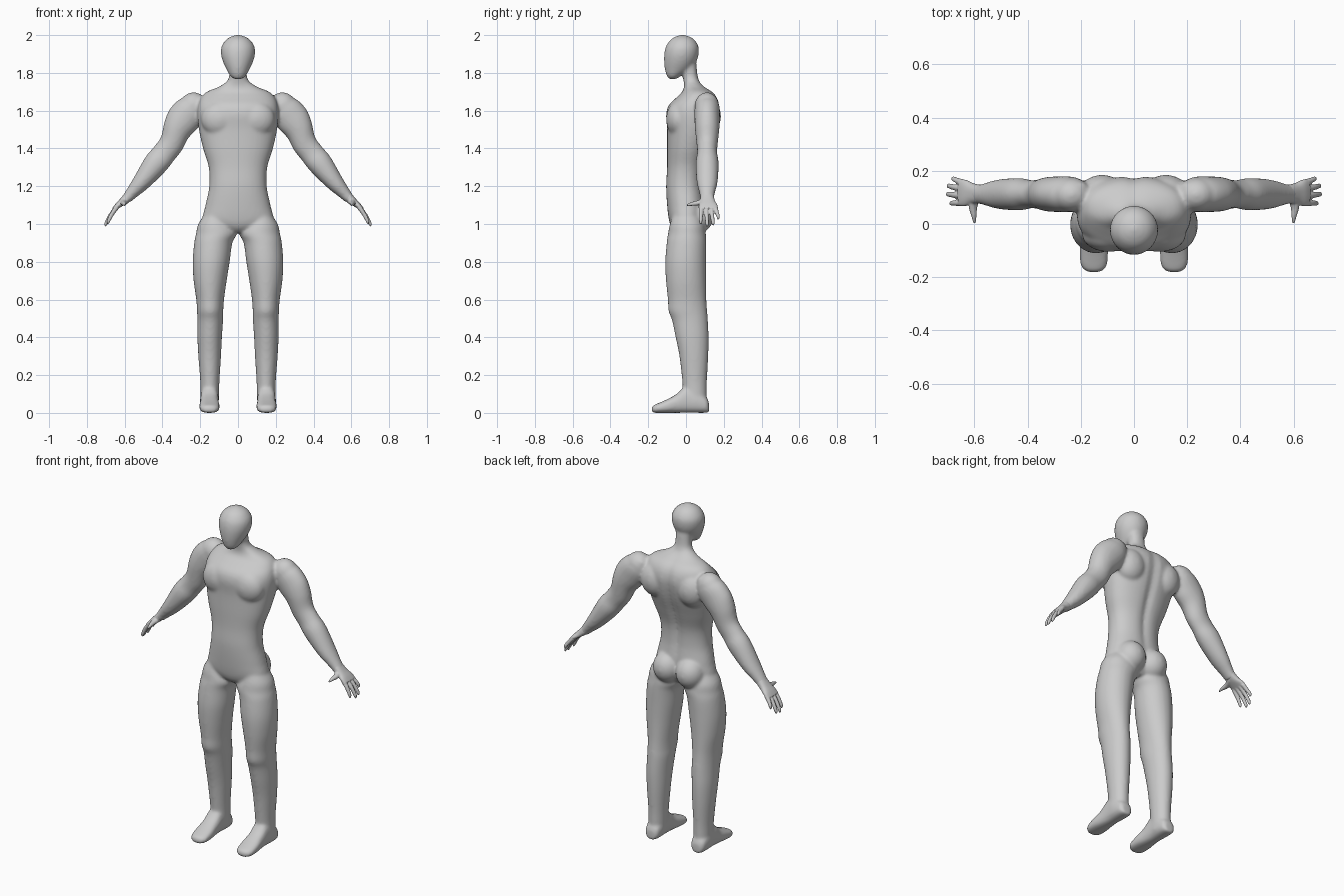
import bpy, bmesh, math
from mathutils import Vector, Matrix

X, Y, Z = Vector((1, 0, 0)), Vector((0, 1, 0)), Vector((0, 0, 1))
SEG = 40


def spline(rows, steps=6):
    """Catmull-Rom interpolation of rows of numbers."""
    out = []
    for i in range(len(rows) - 1):
        a, b, c, d = rows[max(i - 1, 0)], rows[i], rows[i + 1], rows[min(i + 2, len(rows) - 1)]
        for s in range(steps):
            t = s / steps
            out.append([0.5 * (2 * q + (r - p) * t + (2 * p - 5 * q + 4 * r - w) * t * t
                               + (3 * q - p - 3 * r + w) * t ** 3)
                        for p, q, r, w in zip(a, b, c, d)])
    return out + [list(rows[-1])]


def loft(bm, rows, u, v, power=2.0, groove=0.0):
    """Skin rows of (x, y, z, radius_u, radius_v) with super-elliptic rings."""
    rings = []
    for x, y, z, ru, rv in spline(rows):
        ring = []
        for k in range(SEG):
            a = 2 * math.pi * k / SEG
            ca, sa = math.cos(a), math.sin(a)
            cu = math.copysign(abs(ca) ** (2 / power), ca) * max(ru, 0.001)
            cv = math.copysign(abs(sa) ** (2 / power), sa) * max(rv, 0.001)
            p = Vector((x, y, z)) + u * cu + v * cv
            if groove and sa > 0:
                fade = max(0, 1 - abs(z - 1.4) / 0.36) ** 0.5
                p.y -= groove * fade * math.exp(-(p.x / 0.025) ** 2)
            p.z = max(p.z, 0)
            ring.append(bm.verts.new(p))
        rings.append(ring)
    for r, s in zip(rings, rings[1:]):
        for k in range(SEG):
            n = (k + 1) % SEG
            bm.faces.new((r[k], r[n], s[n], s[k]))
    bm.faces.new(rings[0])
    bm.faces.new(rings[-1])


def stack(bm, rows, side=1, **kw):
    """Vertical loft from rows of (z, x0, x1, y0, y1)."""
    loft(bm, [(side * (a + b) / 2, (c + d) / 2, z, (b - a) / 2, (d - c) / 2)
              for z, a, b, c, d in rows], X, Y, **kw)


def ball(bm, centre, radii):
    m = Matrix.Translation(centre) @ Matrix.Diagonal((*radii, 1))
    bmesh.ops.create_uvsphere(bm, u_segments=32, v_segments=20, radius=1, matrix=m)


def finish(bm, name, voxel, smooth):
    bmesh.ops.recalc_face_normals(bm, faces=bm.faces)
    me = bpy.data.meshes.new(name)
    bm.to_mesh(me)
    bm.free()
    ob = bpy.data.objects.new(name, me)
    bpy.context.collection.objects.link(ob)
    for f in me.polygons:
        f.use_smooth = True
    r = ob.modifiers.new("fuse", 'REMESH')
    r.mode, r.voxel_size, r.use_smooth_shade = 'VOXEL', voxel, True
    s = ob.modifiers.new("soften", 'SMOOTH')
    s.factor, s.iterations = 0.5, smooth
    return ob


body = bmesh.new()

# torso and neck: (z, half width, front y, back y)
torso = [(.955, .05, -.05, .06), (.98, .12, -.075, .08), (1.02, .185, -.09, .095),
         (1.1, .172, -.1, .1), (1.2, .152, -.105, .09), (1.3, .155, -.1, .095),
         (1.4, .185, -.1, .125), (1.5, .207, -.1, .16), (1.58, .215, -.105, .178),
         (1.63, .21, -.09, .178), (1.67, .195, -.05, .165), (1.7, .165, -.02, .14),
         (1.73, .095, -.01, .095), (1.77, .05, -.015, .065), (1.85, .048, -.03, .055)]
stack(body, [(z, -w, w, f, b) for z, w, f, b in torso], power=2.25, groove=.016)

# head
head = [(1.768, .022, -.09, -.05), (1.785, .042, -.102, -.025), (1.82, .062, -.112, .025),
        (1.86, .08, -.116, .055), (1.9, .09, -.115, .067), (1.94, .087, -.106, .066),
        (1.975, .064, -.082, .045), (1.993, .035, -.053, .017), (2.001, .008, -.028, -.012)]
stack(body, [(z, -w, w, f, b) for z, w, f, b in head])

# leg: (z, inner x, outer x, front y, back y)
leg = [(1.07, .07, .165, -.06, .06), (1.0, .03, .21, -.085, .095), (.95, .006, .222, -.095, .105),
       (.9, .03, .232, -.102, .107), (.8, .044, .24, -.11, .106), (.7, .06, .235, -.106, .106),
       (.6, .074, .221, -.096, .108), (.54, .078, .217, -.093, .112), (.49, .079, .215, -.074, .116),
       (.4, .085, .215, -.055, .12), (.3, .09, .21, -.035, .118), (.17, .098, .2, -.02, .111),
       (.1, .1, .198, -.015, .11), (.03, .103, .197, -.01, .108)]

# foot: (y, half width, height)
foot = [(.122, .02, .05), (.11, .04, .08), (.06, .049, .12), (0, .048, .14), (-.05, .049, .1),
        (-.1, .054, .072), (-.15, .051, .05), (-.173, .037, .04), (-.183, .012, .028)]

# arm: (x, z, radius across, radius in y)
arm = [(.19, 1.67, .03, .04), (.235, 1.62, .08, .065), (.285, 1.56, .09, .067),
       (.325, 1.5, .077, .064), (.353, 1.425, .066, .056), (.39, 1.375, .064, .053),
       (.436, 1.318, .065, .061), (.51, 1.222, .048, .055), (.565, 1.16, .033, .04),
       (.595, 1.127, .026, .036)]

# fingers: base y, tip x, tip y, tip z
fingers = [(.08, .69, .078, 1.0), (.106, .703, .112, .988), (.132, .7, .143, .993),
           (.155, .683, .17, 1.025)]

for side in (-1, 1):
    across = Vector((.83 * side, 0, .56))
    stack(body, leg, side)
    loft(body, [(side * .151, y, h / 2, w, h / 2) for y, w, h in foot], X, Z, power=2.5)
    loft(body, [(side * x, .112, z, r, ry) for x, z, r, ry in arm], across, Y)
    ball(body, (side * .235, .11, 1.622), (.075, .065, .075))    # shoulder cap
    ball(body, (side * .095, -.04, 1.555), (.1, .065, .095))     # chest muscle
    ball(body, (side * .12, .11, 1.57), (.09, .075, .1))         # shoulder blade
    ball(body, (side * .075, .06, 1.04), (.083, .085, .09))      # buttock

    # hand: palm, four fingers and thumb
    hand = bmesh.new()
    palm = [(.57, 1.155, .028, .034, .112), (.605, 1.122, .022, .039, .114),
            (.635, 1.098, .016, .05, .117), (.657, 1.078, .01, .05, .118)]
    loft(hand, [(side * x, y, z, ru, rv) for x, z, ru, rv, y in palm], across, Y, power=2.4)
    for by, tx, ty, tz in fingers:
        loft(hand, [(side * .64, by, 1.09, .012, .013),
                    (side * (tx * .55 + .64 * .45), (by + ty) / 2, tz * .42 + 1.09 * .58, .011, .011),
                    (side * (tx - .004), ty, tz + .015, .009, .009),
                    (side * tx, ty, tz, .004, .005)], across, Y)
    loft(hand, [(side * .592, .11, 1.128, .02, .02), (side * .605, .065, 1.112, .016, .014),
                (side * .602, .03, 1.106, .01, .01), (side * .6, .004, 1.1, .005, .005)], X, Z)
    finish(hand, "right_hand" if side < 0 else "left_hand", .004, 3)

finish(body, "body", .008, 10)
